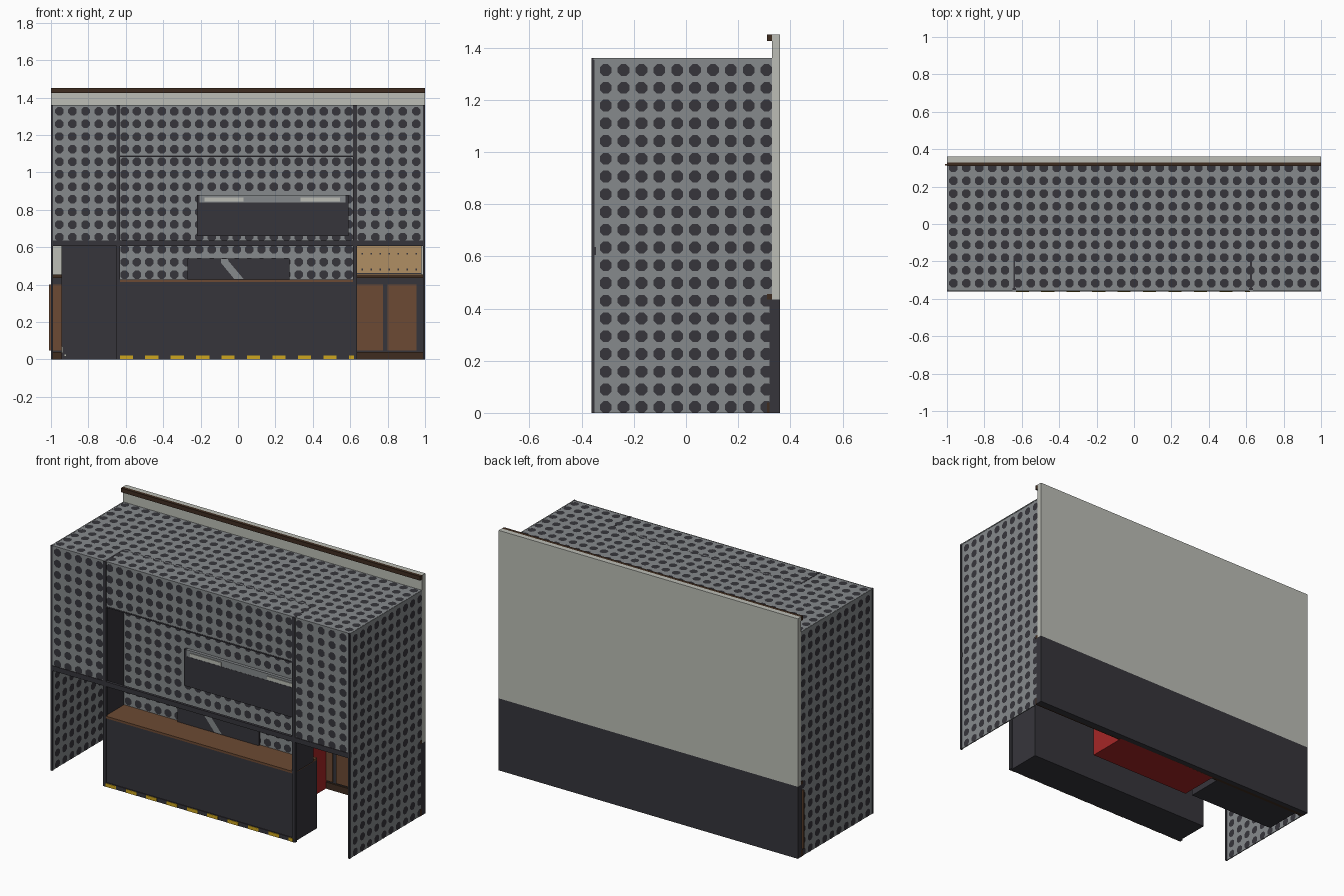
import bpy, bmesh, math
from mathutils import Vector

if "Cube" in bpy.data.objects:
    bpy.data.objects.remove(bpy.data.objects["Cube"])


def material(name, r, g, b):
    """Flat colour given in 0-255 sRGB, stored as linear."""
    m = bpy.data.materials.new(name)
    lin = [(c / 255 / 12.92) if c < 11 else ((c / 255 + 0.055) / 1.055) ** 2.4 for c in (r, g, b)]
    m.diffuse_color = (*lin, 1)
    m.use_nodes = True
    m.node_tree.nodes["Principled BSDF"].inputs["Base Color"].default_value = m.diffuse_color
    return m


DARK = material("charcoal", 54, 53, 59)
GREY = material("mesh grey", 134, 138, 140)
WALL = material("pale wall", 188, 190, 182)
WOOD = material("brown wood", 108, 74, 51)
TRIM = material("dark wood", 62, 44, 32)
TAN = material("tan board", 176, 142, 99)
YELLOW = material("yellow", 205, 166, 30)
RED = material("red", 165, 38, 38)


def finish(bm, name, *mats):
    me = bpy.data.meshes.new(name)
    bm.to_mesh(me)
    bm.free()
    ob = bpy.data.objects.new(name, me)
    for m in mats:
        me.materials.append(m)
    bpy.context.collection.objects.link(ob)
    return ob


def add_box(bm, x, y, z):
    vs = bmesh.ops.create_cube(bm, size=1)["verts"]
    for v in vs:
        v.co = [(a + b) / 2 + c * (b - a) for (a, b), c in zip((x, y, z), v.co)]


def boxes(name, mat, *parts):
    bm = bmesh.new()
    for p in parts:
        add_box(bm, *p)
    return finish(bm, name, mat)


def mesh_sheet(name, axis, pos, u, v, du=0.0, dv=0.0):
    """Thin grey sheet across one axis with rows of dark eight-sided spots on both faces."""
    bm = bmesh.new()
    T, R = 0.003, 0.0245
    ranges = [u, v]
    ranges.insert(axis, (pos - T, pos + T))
    add_box(bm, *ranges)
    nu, nv = (max(1, round((r[1] - r[0]) / 0.068)) for r in (u, v))
    pu, pv = (u[1] - u[0]) / nu, (v[1] - v[0]) / nv
    for i in range(nu):
        for j in range(nv):
            cu, cv = u[0] + pu * (i + 0.5) + du, v[0] + pv * (j + 0.5) + dv
            for side in (-1, 1):
                ring = []
                for k in range(8):
                    a = math.pi / 8 + k * math.pi / 4
                    p = [min(max(cu + R * math.cos(a), u[0]), u[1]),
                         min(max(cv + R * math.sin(a), v[0]), v[1])]
                    p.insert(axis, pos + side * (T + 0.001))
                    ring.append(bm.verts.new(p))
                f = bm.faces.new(ring)
                f.normal_update()
                if f.normal[axis] * side < 0:
                    f.normal_flip()
                f.material_index = 1
    return finish(bm, name, GREY, DARK)


X = (-1.0, 1.0)
L, R = -0.64, 0.625          # posts of the serving opening
F, TOP, RAIL = -0.355, 1.36, 0.62

# Back wall with pale upper part and dark lower part
boxes("back_wall_upper", WALL, (X, (0.33, 0.36), (0.435, 1.45)))
boxes("back_wall_lower", DARK, (X, (0.32, 0.36), (0, 0.435)))
boxes("wall_top_trim", TRIM, (X, (0.31, 0.335), (1.425, 1.45)))
boxes("wainscot_trim", TRIM, (X, (0.31, 0.33), (0.435, 0.455)), (X, (0.31, 0.33), (0, 0.04)))

# Wainscot panels along the wall
boxes("wainscot_panels", WOOD,
      *[((0.80 - i * 0.181, 0.955 - i * 0.181), (0.312, 0.322), (0.048, 0.4)) for i in range(11)])

# Tan board with rows of small holes
boxes("peg_board", TAN, ((0.40, 0.98), (0.312, 0.332), (0.455, 0.92)))
boxes("peg_board_lines", DARK, ((0.40, 0.98), (0.309, 0.313), (0.458, 0.463)),
      *[((x, x + 0.009), (0.309, 0.313), (z, z + 0.01))
        for z in (0.475, 0.56, 0.65, 0.74, 0.83) for x in [0.42 + 0.048 * i for i in range(12)]])

# Mesh enclosure
mesh_sheet("roof_mesh", 2, TOP - 0.004, X, (-0.355, 0.33), 0, 0.004)
for s, n in ((-1, "left"), (1, "right")):
    mesh_sheet(n + "_side_mesh", 0, s * 0.995, (-0.355, 0.33), (0, TOP), 0.013, -0.012)
mesh_sheet("front_left_mesh", 1, F, (-0.99, L), (RAIL, TOP))
mesh_sheet("front_right_mesh", 1, F, (R, 0.99), (RAIL, TOP))
mesh_sheet("front_upper_mesh", 1, F, (L, R), (1.09, TOP))
mesh_sheet("inner_mesh", 1, -0.178, (L, R), (0.42, TOP))

# Frame posts and rail
boxes("frame_posts", DARK,
      *[((x - 0.01, x + 0.01), (-0.362, -0.342), (0, TOP)) for x in (L, R)],
      *[((x - 0.006, x + 0.006), (-0.362, -0.35), (0, TOP)) for x in (-0.994, 0.994)])
boxes("frame_rail", DARK, (X, (-0.362, -0.345), (0.606, 0.636)),
      ((L, R), (-0.36, -0.35), (1.082, 1.09)))
boxes("opening_cheeks", DARK, ((L - 0.005, L + 0.005), (-0.355, -0.178), (0.42, TOP)),
      ((R - 0.005, R + 0.005), (-0.355, -0.178), (0.42, TOP)))

# Serving counter with striped foot
boxes("counter_body", DARK, ((L, R), (-0.355, -0.14), (0, 0.413)))
boxes("counter_top", WOOD, ((L, R), (-0.36, -0.138), (0.413, 0.426)))
boxes("counter_foot", DARK, ((L, R), (-0.36, -0.35), (0, 0.024)))
boxes("foot_stripes", YELLOW,
      *[((-0.632 + i * 0.1361, min(-0.562 + i * 0.1361, 0.62)), (-0.363, -0.357), (0.001, 0.022))
        for i in range(10)])

# Hanging menu panel with lamp strip
boxes("menu_panel", DARK, ((-0.22, 0.59), (-0.2, -0.18), (0.66, 0.84)),
      ((-0.22, -0.205), (-0.2, -0.18), (0.84, 0.88)), ((0.575, 0.59), (-0.2, -0.18), (0.84, 0.88)))
boxes("menu_lamp_strip", GREY, ((-0.205, 0.575), (-0.199, -0.18), (0.84, 0.88)))
boxes("menu_lamps", WALL, ((-0.18, 0.03), (-0.203, -0.197), (0.845, 0.866)),
      ((0.335, 0.545), (-0.203, -0.197), (0.845, 0.866)))

# Low screen with a slanted streak
boxes("low_screen", DARK, ((-0.27, 0.275), (-0.194, -0.18), (0.42, 0.54)))
bm = bmesh.new()
streak = [(-0.09, 0.538), (-0.09, 0.515), (-0.02, 0.43), (0.03, 0.43), (-0.05, 0.525), (-0.055, 0.538)]
bm.faces.new([bm.verts.new((x, -0.197, z)) for x, z in streak])
finish(bm, "screen_streak", GREY)

# Cabinets behind the counter
boxes("dark_cabinet", DARK, ((-0.945, -0.36), (0.09, 0.33), (0, 0.64)))
boxes("red_cabinet", RED, ((-0.32, 0.37), (0.08, 0.325), (0, 0.42)))
boxes("cabinet_handle", WALL, ((-0.945, -0.935), (0.075, 0.09), (0.035, 0.07)),
      ((-0.93, -0.918), (0.075, 0.09), (0.015, 0.03)))
